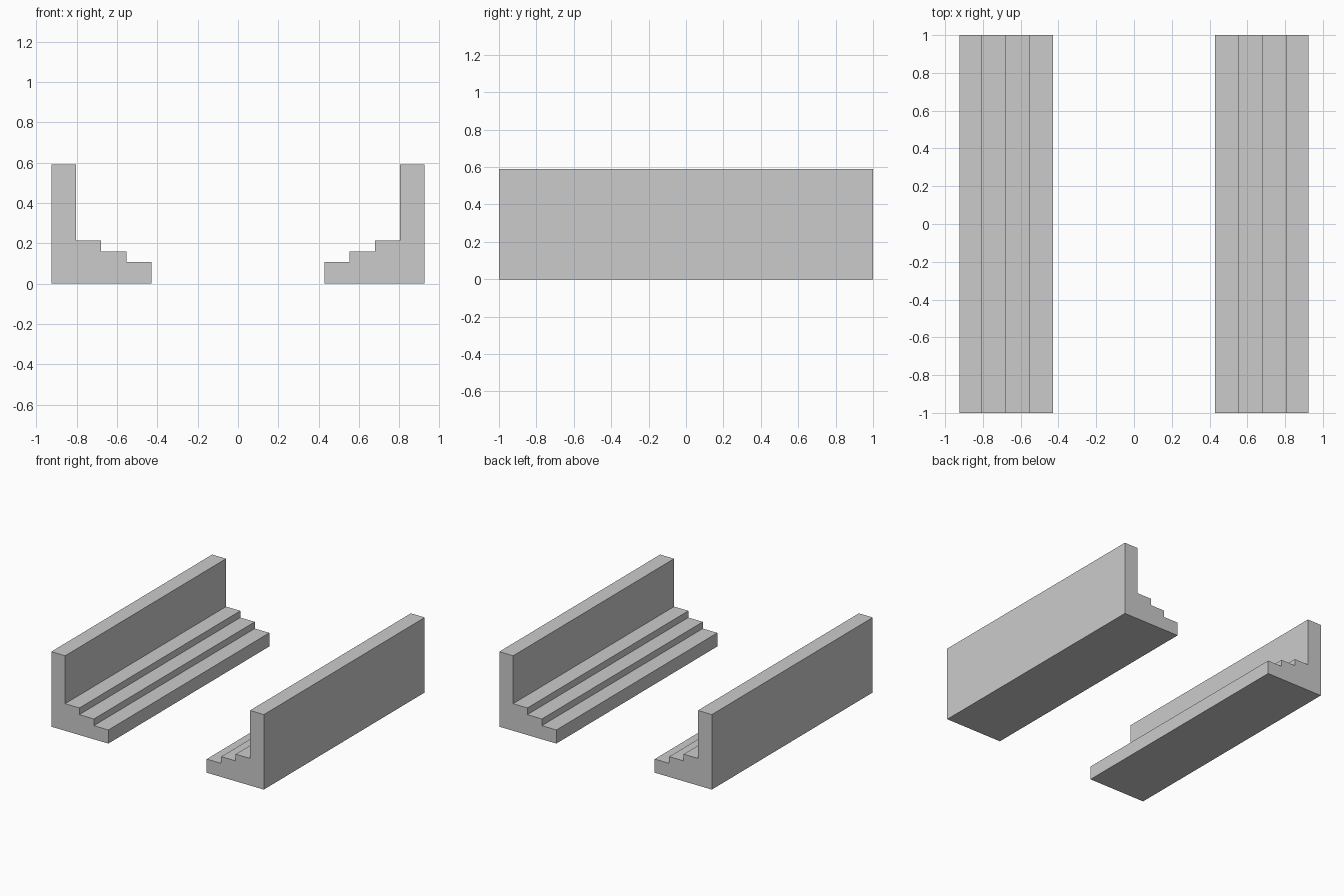
import bpy
import bmesh

if "Cube" in bpy.data.objects:
    bpy.data.objects.remove(bpy.data.objects["Cube"])

# Stepped cross-section of one side: (distance from centre, height)
PROFILE = [(0.925, 0.0), (0.925, 0.59), (0.804, 0.59), (0.804, 0.213),
           (0.68, 0.213), (0.68, 0.16), (0.554, 0.16), (0.554, 0.107),
           (0.428, 0.107), (0.428, 0.0)]
LENGTH = 2.0


def stepped_wall(name, side):
    """Extrude the profile along y on one side (-1 left, 1 right)."""
    bm = bmesh.new()
    face = bm.faces.new([bm.verts.new((side * x, -LENGTH / 2, z)) for x, z in PROFILE])
    ext = bmesh.ops.extrude_face_region(bm, geom=[face], use_keep_orig=True)
    moved = [v for v in ext["geom"] if isinstance(v, bmesh.types.BMVert)]
    bmesh.ops.translate(bm, verts=moved, vec=(0, LENGTH, 0))
    bmesh.ops.recalc_face_normals(bm, faces=bm.faces)
    mesh = bpy.data.meshes.new(name)
    bm.to_mesh(mesh)
    bm.free()
    obj = bpy.data.objects.new(name, mesh)
    bpy.context.collection.objects.link(obj)
    return obj


# Two facing walls with steps descending to the centre
stepped_wall("left_stepped_wall", -1)
stepped_wall("right_stepped_wall", 1)
